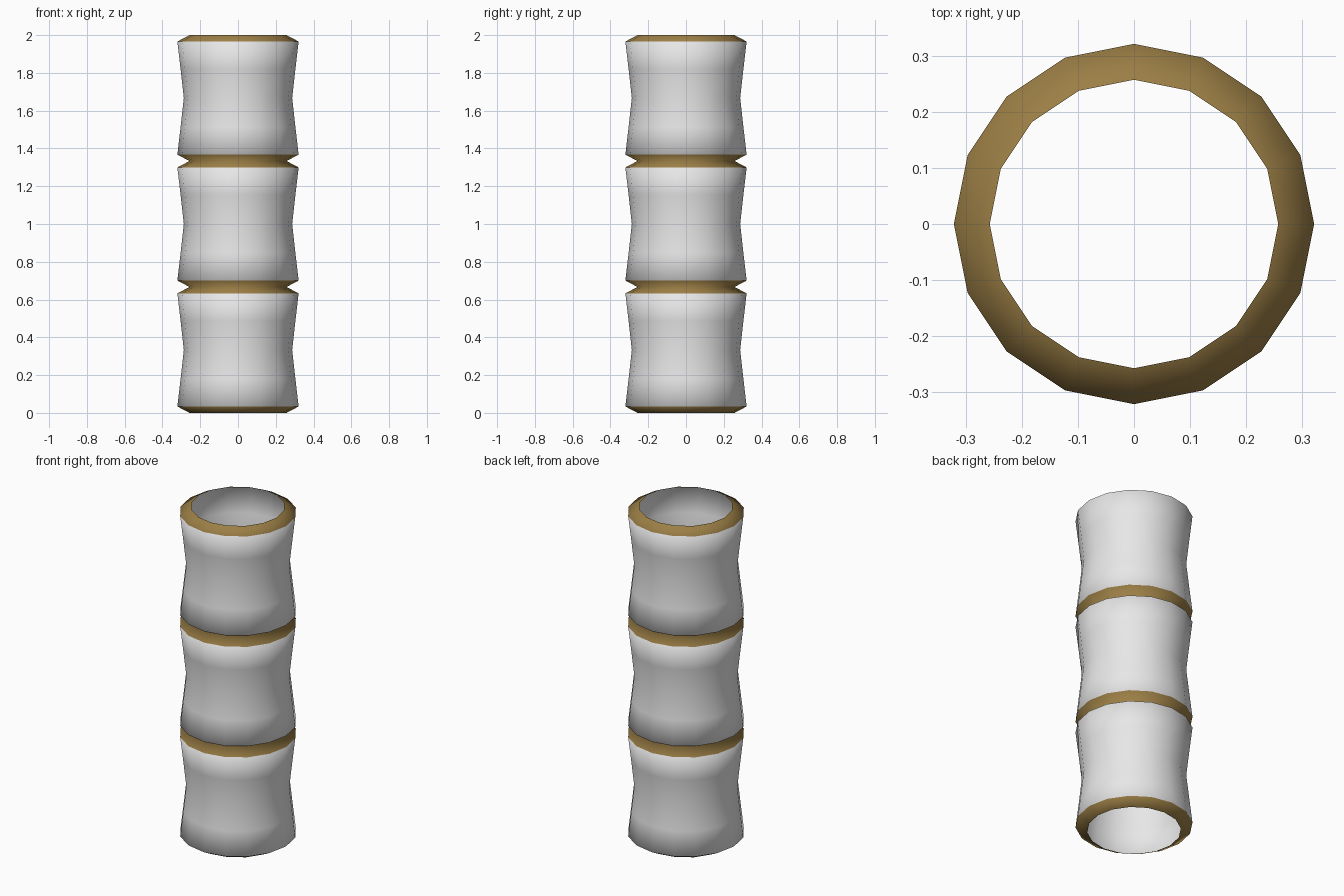
import bpy, bmesh, math

cube = bpy.data.objects.get("Cube")
if cube:
    bpy.data.objects.remove(cube, do_unlink=True)

SIDES = 16
SEGMENTS = 3
HEIGHT = 2.0 / SEGMENTS
NECK, LIP, WAIST = 0.257, 0.321, 0.287   # radii
BEVEL = 0.034                            # height of each sloped joint band


def make_material(name, color):
    mat = bpy.data.materials.new(name)
    mat.diffuse_color = color
    mat.use_nodes = True
    bsdf = next(n for n in mat.node_tree.nodes if n.type == 'BSDF_PRINCIPLED')
    bsdf.inputs["Base Color"].default_value = color
    return mat


pale = make_material("pale_stalk", (0.8, 0.8, 0.8, 1))
brown = make_material("brown_joint", (0.33, 0.21, 0.06, 1))

# Profile of one stalk segment: joint, lip, pinched waist, lip
mid = (LIP + WAIST) / 2
segment = [(NECK, 0), (LIP, BEVEL), (mid, HEIGHT * 0.27), (WAIST, HEIGHT * 0.5),
           (mid, HEIGHT * 0.73), (LIP, HEIGHT - BEVEL)]
profile = [(r, z + i * HEIGHT) for i in range(SEGMENTS) for r, z in segment]
profile.append((NECK, 2.0))

# Open hollow tube from the stacked rings
bm = bmesh.new()
rings = []
for r, z in profile:
    angles = [2 * math.pi * k / SIDES for k in range(SIDES)]
    rings.append([bm.verts.new((r * math.cos(a), r * math.sin(a), z)) for a in angles])

for i, (low, high) in enumerate(zip(rings, rings[1:])):
    is_joint = i % len(segment) in (0, len(segment) - 1)
    for k in range(SIDES):
        n = (k + 1) % SIDES
        face = bm.faces.new((low[k], low[n], high[n], high[k]))
        face.smooth = True
        face.material_index = 1 if is_joint else 0

mesh = bpy.data.meshes.new("jointed_stalk")
bm.to_mesh(mesh)
bm.free()
mesh.materials.append(pale)
mesh.materials.append(brown)
stalk = bpy.data.objects.new("jointed_stalk", mesh)
bpy.context.collection.objects.link(stalk)
